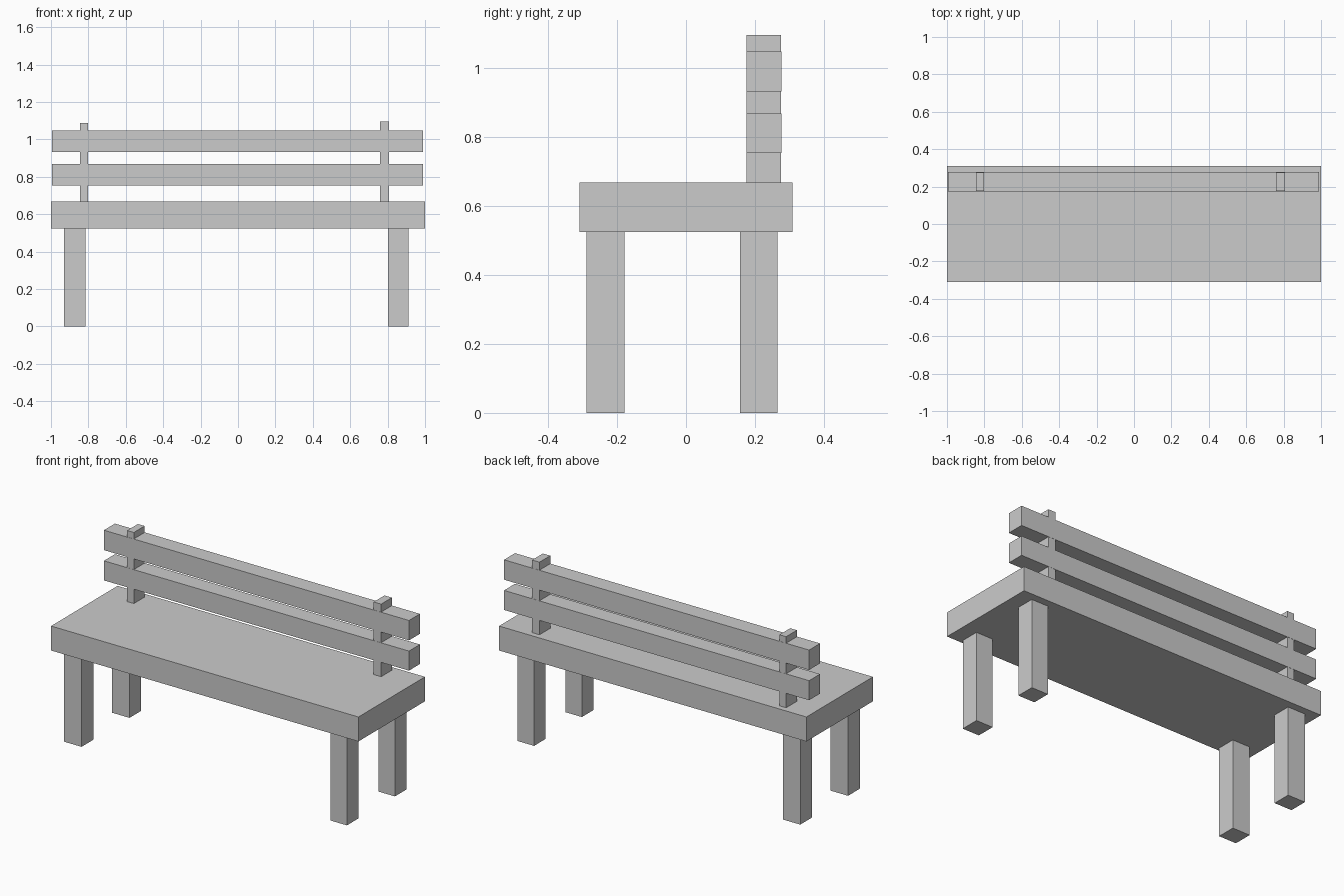
import bpy

if "Cube" in bpy.data.objects:
    bpy.data.objects.remove(bpy.data.objects["Cube"])


def box(name, x, y, z):
    """Box spanning the given (min, max) ranges."""
    spans = (x, y, z)
    bpy.ops.mesh.primitive_cube_add(size=1, location=[(a + b) / 2 for a, b in spans])
    obj = bpy.context.object
    obj.name = name
    obj.scale = [b - a for a, b in spans]
    bpy.ops.object.transform_apply(location=False, rotation=False, scale=True)
    return obj


# Seat slab
box("seat", (-1.0, 1.0), (-0.309, 0.309), (0.525, 0.669))

# Four legs
for side, x in (("left", (-0.929, -0.816)), ("right", (0.803, 0.911))):
    for end, y in (("front", (-0.289, -0.179)), ("back", (0.157, 0.265))):
        box(f"{end}_{side}_leg", x, y, (0.0, 0.525))

# Backrest slats
for level, z in (("lower", (0.754, 0.869)), ("upper", (0.932, 1.049))):
    box(f"{level}_back_slat", (-0.995, 0.99), (0.175, 0.277), z)

# Backrest posts, a hair thinner than the slats they pass through
for side, x, top in (("left", (-0.845, -0.801), 1.087), ("right", (0.76, 0.808), 1.096)):
    box(f"{side}_back_post", x, (0.176, 0.276), (0.669, top))
